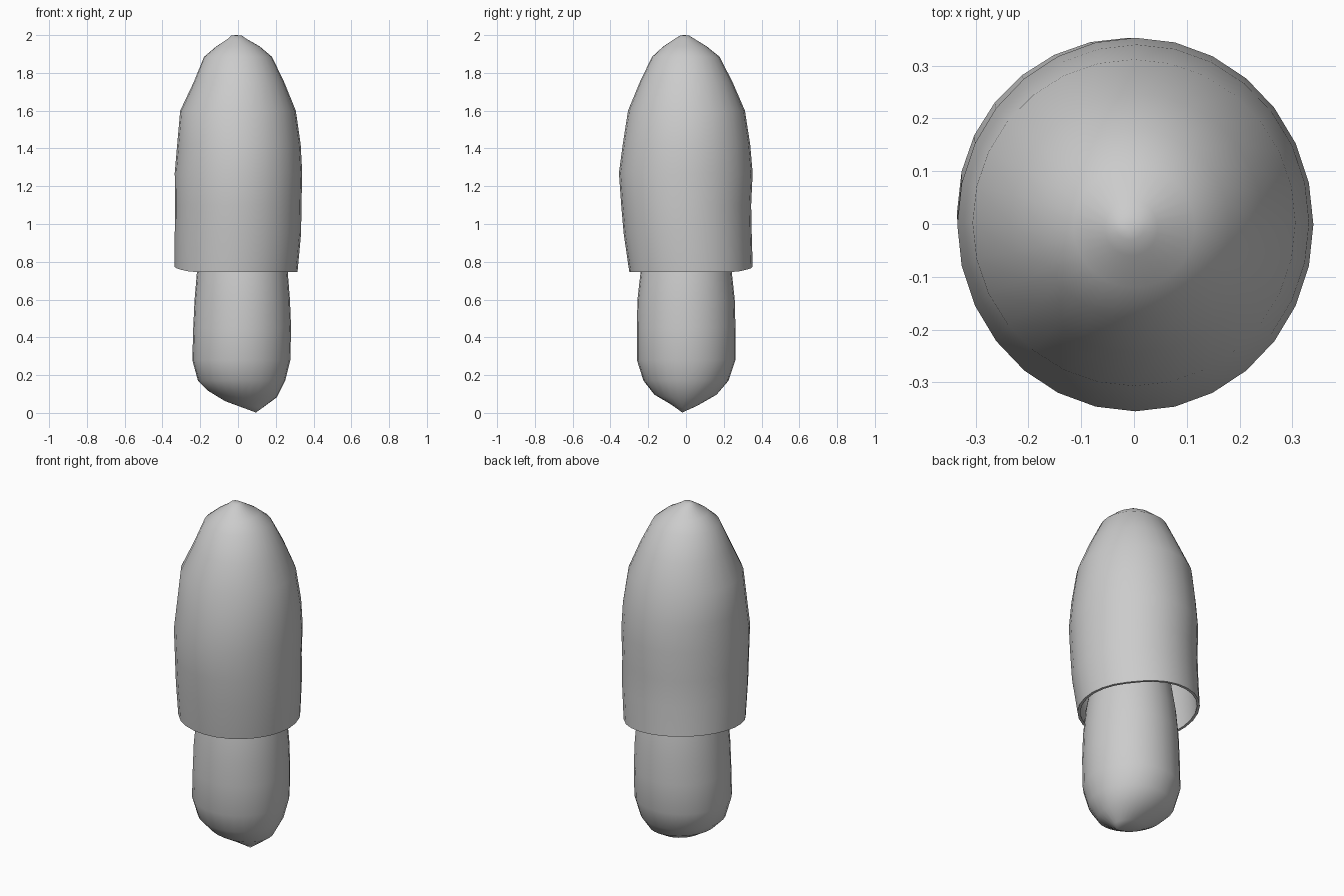
import bpy, bmesh, math

if "Cube" in bpy.data.objects:
    bpy.data.objects.remove(bpy.data.objects["Cube"])

SEG = 28


def loft(name, rings, cap_start=None, cap_end=None, bend=None):
    """Skin elliptical rings given as (z, x_min, x_max, y_min, y_max)."""
    bm = bmesh.new()
    loops = []
    for i, (z, x0, x1, y0, y1) in enumerate(rings):
        loop = []
        for k in range(SEG):
            a = 2 * math.pi * k / SEG
            x = (x0 + x1) / 2 + (x1 - x0) / 2 * math.cos(a)
            y = (y0 + y1) / 2 + (y1 - y0) / 2 * math.sin(a)
            dz = bend(i, a) if bend else 0
            loop.append(bm.verts.new((x, y, z + dz)))
        loops.append(loop)
    for a, b in zip(loops, loops[1:]):
        for k in range(SEG):
            n = (k + 1) % SEG
            bm.faces.new((a[k], a[n], b[n], b[k]))
    for tip, loop in ((cap_start, loops[0]), (cap_end, loops[-1])):
        if tip:
            v = bm.verts.new(tip)
            for k in range(SEG):
                bm.faces.new((loop[k], loop[(k + 1) % SEG], v))
    bmesh.ops.recalc_face_normals(bm, faces=bm.faces)
    mesh = bpy.data.meshes.new(name)
    bm.to_mesh(mesh)
    bm.free()
    ob = bpy.data.objects.new(name, mesh)
    bpy.context.collection.objects.link(ob)
    bpy.context.view_layer.objects.active = ob
    ob.select_set(True)
    bpy.ops.object.shade_smooth_by_angle(angle=math.radians(50))
    ob.select_set(False)
    return ob


# Tall bell cap: outer skin, then the hollow inside
outer = [
    (0.745, -0.335, 0.315, -0.300, 0.353),
    (0.95, -0.335, 0.334, -0.330, 0.348),
    (1.10, -0.333, 0.336, -0.343, 0.345),
    (1.27, -0.335, 0.340, -0.355, 0.353),
    (1.42, -0.322, 0.332, -0.335, 0.340),
    (1.60, -0.306, 0.306, -0.307, 0.312),
    (1.75, -0.235, 0.245, -0.245, 0.247),
    (1.885, -0.180, 0.180, -0.180, 0.178),
    (1.94, -0.115, 0.115, -0.120, 0.110),
    (1.98, -0.055, 0.045, -0.060, 0.045),
    (1.998, -0.035, 0.020, -0.030, 0.015),
]
t = 0.015
inner = [(z - (0.02 if z > 1.7 else 0), a + t, b - t, c + t, d - t)
         for z, a, b, c, d in outer[:9]][::-1]


# The rim rises toward the back left
def rim_tilt(i, a):
    if i in (0, len(inner) + len(outer) - 1, len(inner) - 1, len(inner)):
        return 0.04 * max(0, math.cos(a - math.radians(135)))
    return 0


loft("cap", inner + outer, (0, 0, 1.94), (-0.01, -0.01, 2.0),
     lambda i, a: rim_tilt(i, a) if len(inner) - 1 <= i <= len(inner) else 0)

# Stem with a lopsided rounded foot, narrowing up inside the cap
stem = [
    (0.045, -0.070, 0.130, -0.075, 0.065),
    (0.10, -0.160, 0.205, -0.170, 0.165),
    (0.17, -0.212, 0.250, -0.225, 0.225),
    (0.28, -0.242, 0.277, -0.260, 0.262),
    (0.45, -0.237, 0.281, -0.260, 0.262),
    (0.60, -0.230, 0.275, -0.257, 0.258),
    (0.75, -0.217, 0.263, -0.240, 0.242),
    (0.95, -0.190, 0.225, -0.205, 0.205),
    (1.20, -0.165, 0.185, -0.175, 0.175),
    (1.60, -0.120, 0.120, -0.120, 0.120),
]
loft("stem", stem, (0.095, -0.02, 0.002), (0, 0, 1.66),
     lambda i, a: -0.018 * math.cos(a) if i < 2 else 0)
